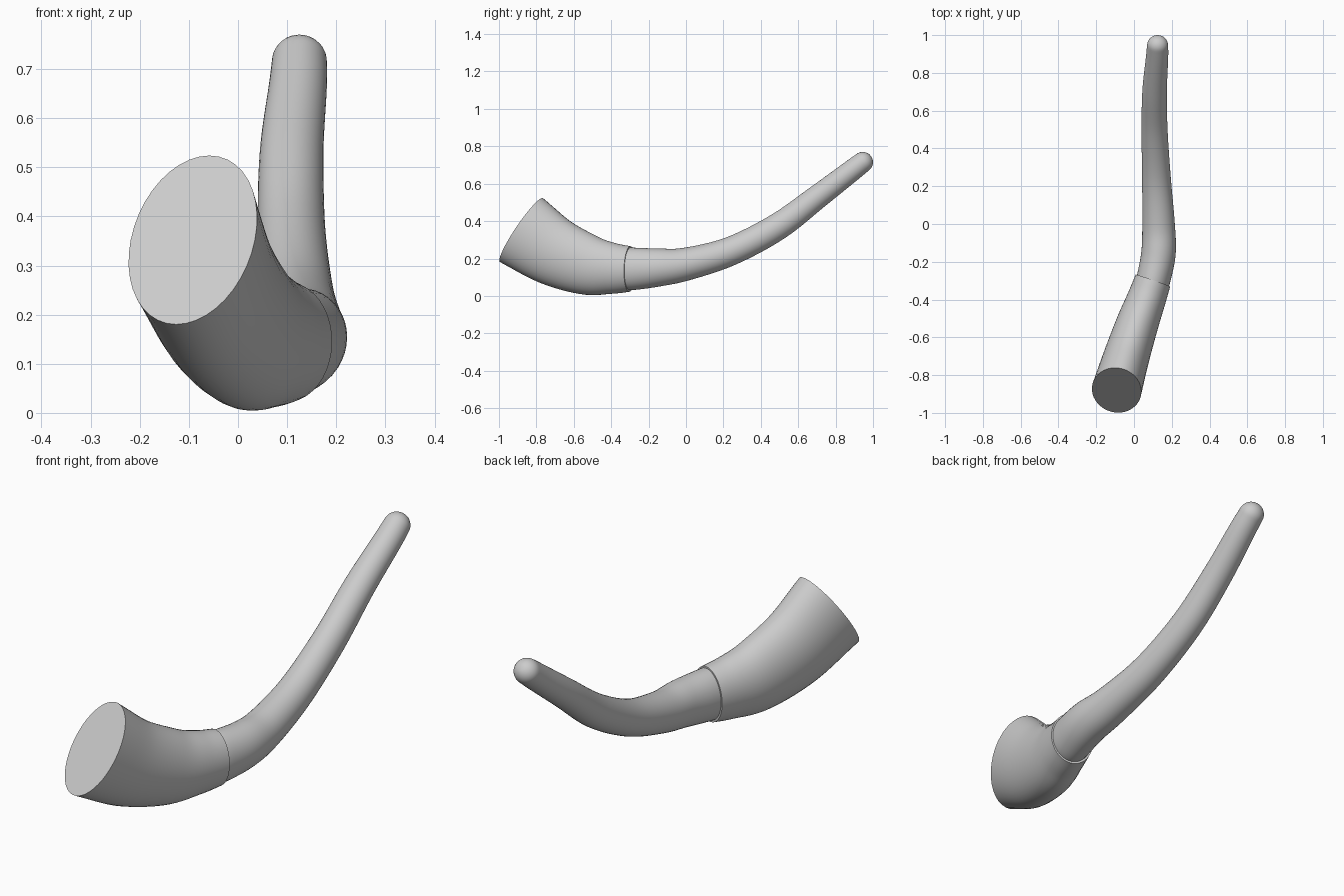
import bpy, bmesh, math
from mathutils import Vector

if "Cube" in bpy.data.objects:
    bpy.data.objects.remove(bpy.data.objects["Cube"])

SIDES = 40

# stations along the horn: x, y, z, half height, half width
BASE = [(-.092, -.88, .352, .208, .132), (-.042, -.71, .240, .186, .122),
        (.017, -.53, .168, .163, .112), (.065, -.40, .148, .138, .103),
        (.100, -.30, .144, .122, .097)]
SHAFT = [(.088, -.34, .145, .112, .088), (.106, -.28, .145, .113, .090),
         (.130, -.15, .152, .102, .091), (.130, .00, .170, .088, .086),
         (.119, .24, .240, .077, .076), (.109, .49, .370, .072, .069),
         (.109, .70, .527, .064, .065), (.122, .88, .665, .058, .059),
         (.125, .945, .715, .055, .056)]


def smooth_stations(pts, steps=6):
    """Catmull-Rom interpolation through all five values of each station."""
    p = [Vector(q) for q in pts]
    p = [p[0] * 2 - p[1]] + p + [p[-1] * 2 - p[-2]]
    out = []
    for i in range(1, len(p) - 2):
        a, b, c, d = p[i - 1:i + 3]
        for k in range(steps):
            t = k / steps
            out.append((b * 2 + (c - a) * t + (a * 2 - b * 5 + c * 4 - d) * t * t
                        + (b * 3 - a - c * 3 + d) * t ** 3) * 0.5)
    out.append(p[-2])
    return out


def loft(name, pts, start_dir=None, round_tip=False):
    st = smooth_stations(pts)
    pos = [Vector(s[:3]) for s in st]
    rings = []
    for i, s in enumerate(st):
        t = (pos[min(i + 1, len(st) - 1)] - pos[max(i - 1, 0)]).normalized()
        if i == 0 and start_dir:
            t = Vector(start_dir).normalized()
        rings.append((pos[i], t, s[3], s[4]))
    if round_tip:  # hemispherical end
        c, t, h, w = rings[-1]
        for k in range(1, 8):
            a = k / 8 * math.pi / 2
            rings.append((c + t * h * math.sin(a), t, h * math.cos(a), w * math.cos(a)))
    bm = bmesh.new()
    loops = []
    for c, t, h, w in rings:
        side = t.cross(Vector((0, 0, 1))).normalized()
        up = side.cross(t)
        loops.append([bm.verts.new(c + side * w * math.cos(a) + up * h * math.sin(a))
                      for a in (2 * math.pi * j / SIDES for j in range(SIDES))])
    for r, q in zip(loops, loops[1:]):
        for j in range(SIDES):
            n = (j + 1) % SIDES
            bm.faces.new((r[j], r[n], q[n], q[j]))
    bm.faces.new(loops[0])
    bm.faces.new(loops[-1])
    bmesh.ops.recalc_face_normals(bm, faces=bm.faces)
    me = bpy.data.meshes.new(name)
    bm.to_mesh(me)
    bm.free()
    ob = bpy.data.objects.new(name, me)
    bpy.context.collection.objects.link(ob)
    bpy.ops.object.select_all(action='DESELECT')
    ob.select_set(True)
    bpy.context.view_layer.objects.active = ob
    bpy.ops.object.shade_smooth_by_angle(angle=math.radians(40))
    return ob


# thick flared base with the slanted flat cut end
loft("horn_base", BASE, start_dir=(.24, .80, -.57))
# slender curved shaft seated in the base, with a rounded tip
loft("horn_shaft", SHAFT, round_tip=True)
